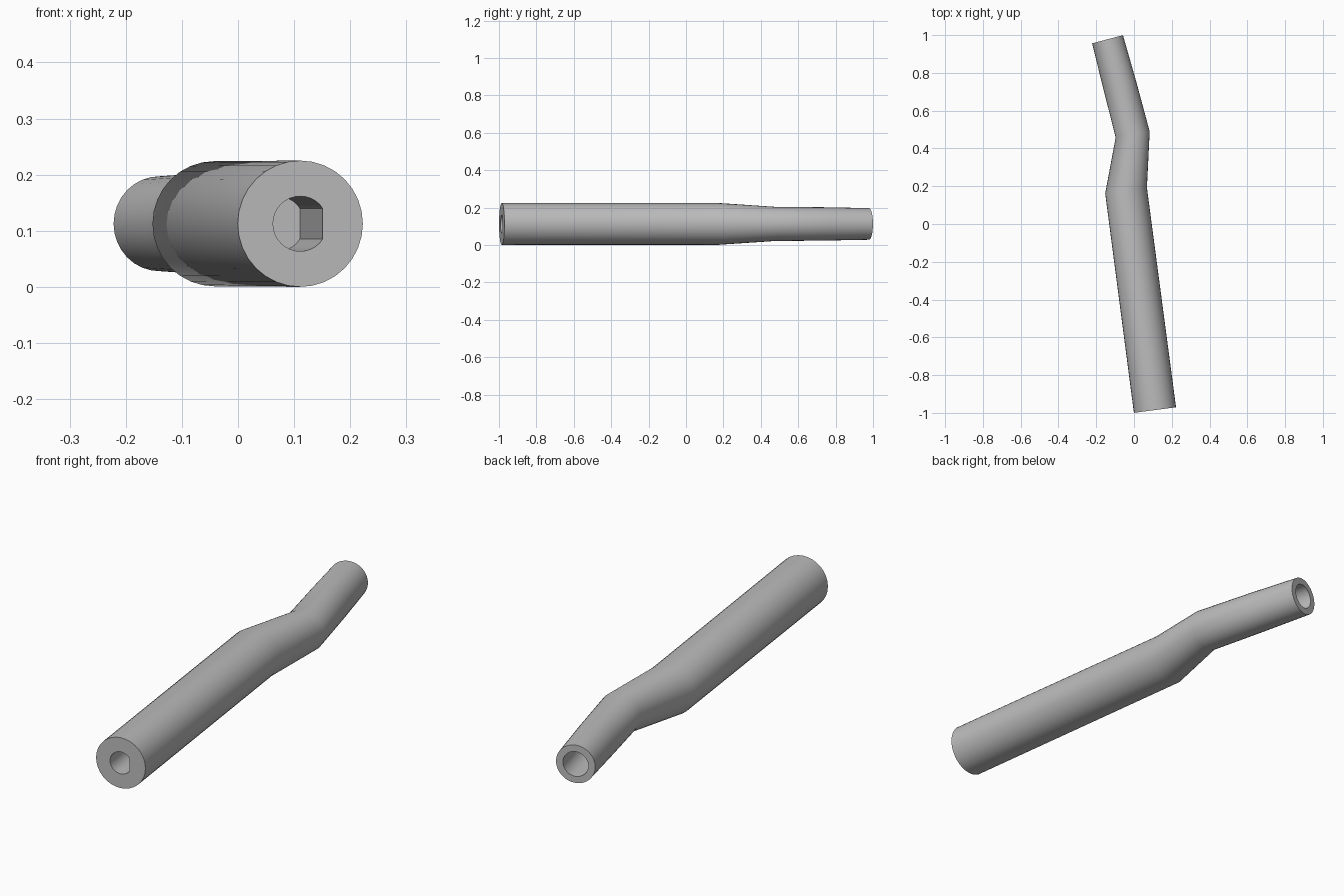
import bpy
import bmesh
from math import sin, cos, pi, radians
from mathutils import Vector

SIDES = 32
HEIGHT = 0.1125

cube = bpy.data.objects.get("Cube")
if cube:
    bpy.data.objects.remove(cube, do_unlink=True)

# Plain grey finish
grey = bpy.data.materials.new("grey")
grey.use_nodes = True
colour = (0.5, 0.5, 0.5, 1)
grey.diffuse_color = colour
grey.node_tree.nodes["Principled BSDF"].inputs["Base Color"].default_value = colour

bm = bmesh.new()


def ring(x, y, radius, tilt, flat=None):
    """Upright ring of vertices turned about z; flat cuts its left side."""
    a = radians(tilt)
    across = Vector((cos(a), sin(a), 0))
    verts = []
    for i in range(SIDES):
        t = 2 * pi * i / SIDES
        u = radius * cos(t)
        if flat:
            u = min(u, flat)
        verts.append(bm.verts.new(Vector((x, y, HEIGHT)) + across * u
                                  + Vector((0, 0, radius * sin(t)))))
    return verts


def inward(x, y, tilt, depth):
    """Point at a distance along the tube axis."""
    a = radians(tilt)
    return x - sin(a) * depth, y + cos(a) * depth


front, front_tilt = (0.111, -0.985), 7.5
back, back_tilt = (-0.14, 0.978), 14.8

rings = [
    # Keyed front socket
    ring(*inward(*front, front_tilt, 0.31), 0.049, front_tilt, 0.04),
    ring(*front, 0.049, front_tilt, 0.04),
    # Bent, tapering outer body
    ring(*front, 0.1125, front_tilt),
    ring(-0.042, 0.177, 0.1115, 8),
    ring(-0.007, 0.474, 0.0915, 10),
    ring(-0.078, 0.745, 0.089, 14.5),
    ring(*back, 0.0845, back_tilt),
    # Round back socket
    ring(*back, 0.055, back_tilt),
    ring(*inward(*back, back_tilt, -0.25), 0.055, back_tilt),
]

for a, b in zip(rings, rings[1:]):
    for i in range(SIDES):
        j = (i + 1) % SIDES
        bm.faces.new((a[i], a[j], b[j], b[i]))
# Socket floors
bm.faces.new(rings[0])
bm.faces.new(rings[-1])
bmesh.ops.recalc_face_normals(bm, faces=bm.faces)

mesh = bpy.data.meshes.new("bent_tube")
bm.to_mesh(mesh)
bm.free()
mesh.materials.append(grey)
tube = bpy.data.objects.new("bent_tube", mesh)
bpy.context.collection.objects.link(tube)

bpy.ops.object.select_all(action='DESELECT')
tube.select_set(True)
bpy.context.view_layer.objects.active = tube
bpy.ops.object.shade_smooth_by_angle(angle=radians(30))
